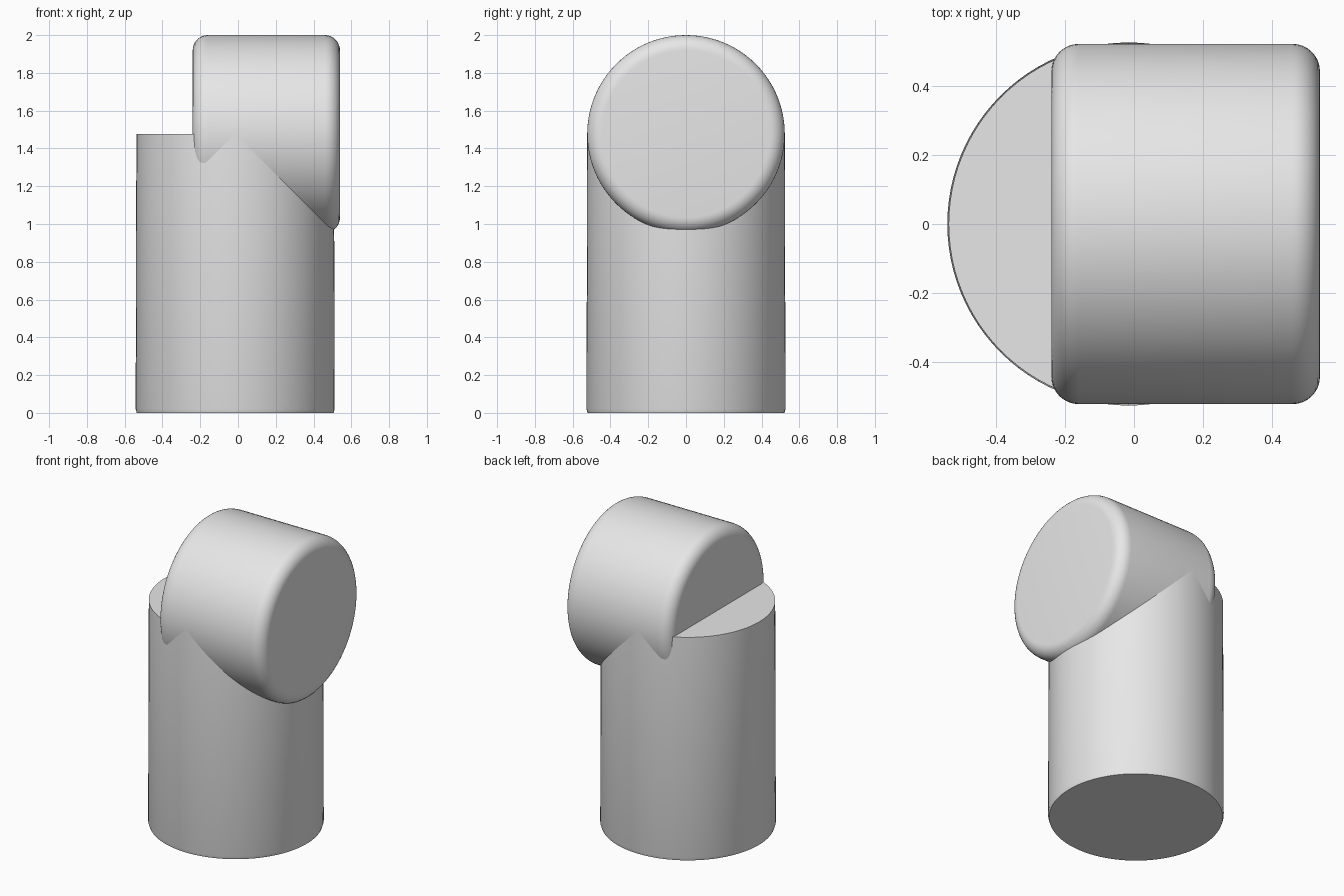
import bpy
import math

cube = bpy.data.objects.get("Cube")
if cube:
    bpy.data.objects.remove(cube, do_unlink=True)

SEGMENTS = 96
RADIUS = 0.523
AXIS_Z = 2 - RADIUS

grey = bpy.data.materials.new("light_grey")
grey.use_nodes = True
grey.diffuse_color = (0.8, 0.8, 0.8, 1)
grey.node_tree.nodes["Principled BSDF"].inputs["Base Color"].default_value = (0.8, 0.8, 0.8, 1)


def turned(name, profile):
    """Closed solid of revolution about z from (radius, height) pairs."""
    n = SEGMENTS
    verts = [(r * math.cos(math.tau * i / n), r * math.sin(math.tau * i / n), z)
             for r, z in profile for i in range(n)]
    faces = [(k * n + i, k * n + (i + 1) % n, (k + 1) * n + (i + 1) % n, (k + 1) * n + i)
             for k in range(len(profile) - 1) for i in range(n)]
    last = (len(profile) - 1) * n
    faces += [tuple(reversed(range(n))), tuple(range(last, last + n))]
    mesh = bpy.data.meshes.new(name)
    mesh.from_pydata(verts, [], faces)
    mesh.materials.append(grey)
    obj = bpy.data.objects.new(name, mesh)
    bpy.context.collection.objects.link(obj)
    return obj


# Upright pipe with a slightly chamfered foot
pipe = turned("upright_pipe", [(0.521, 0), (0.527, 0.02), (RADIUS, AXIS_Z)])
pipe.location.x = -0.015

# Horizontal drum with rounded rims, lying along x
LENGTH, ROUND, STEPS = 0.78, 0.08, 8
arc = [(RADIUS - ROUND + ROUND * math.sin(math.pi / 2 * s / STEPS),
        ROUND - ROUND * math.cos(math.pi / 2 * s / STEPS)) for s in range(STEPS + 1)]
drum = turned("round_drum", arc + [(r, LENGTH - z) for r, z in reversed(arc)])
drum.rotation_euler.y = math.pi / 2
drum.location = (-0.24, 0, AXIS_Z)

# Smooth sides, crisp caps
bpy.ops.object.select_all(action='DESELECT')
for part in (pipe, drum):
    part.select_set(True)
    bpy.context.view_layer.objects.active = part
bpy.ops.object.shade_smooth_by_angle(angle=math.radians(30))
